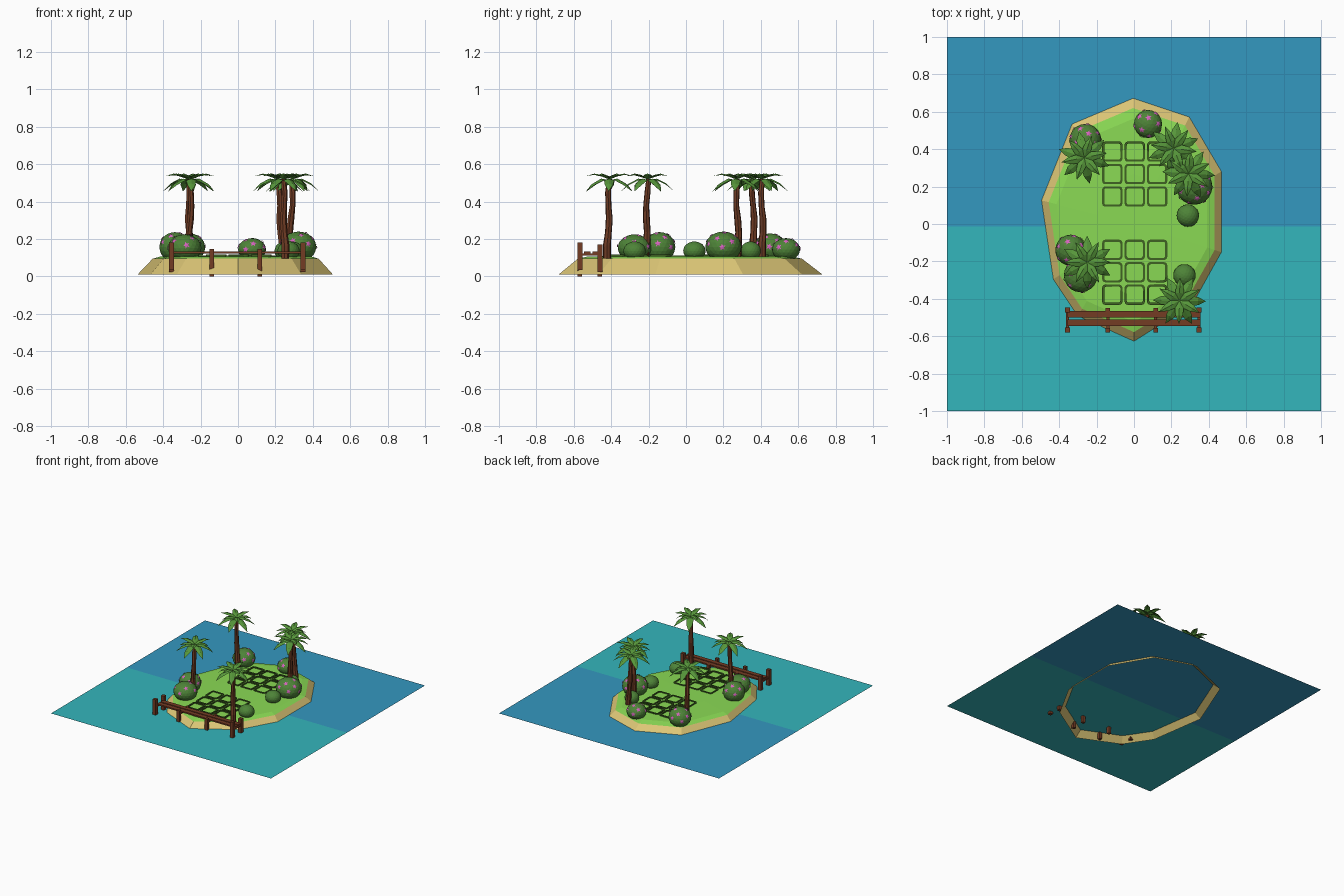
import bpy, bmesh, math, random
from mathutils import Vector, Matrix

if "Cube" in bpy.data.objects:
    bpy.data.objects.remove(bpy.data.objects["Cube"])

random.seed(4)


def mat(name, r, g, b):
    m = bpy.data.materials.new(name)
    lin = [(c / 255 / 12.92 if c < 11 else ((c / 255 + 0.055) / 1.055) ** 2.4) for c in (r, g, b)]
    m.diffuse_color = (*lin, 1)
    m.use_nodes = True
    m.node_tree.nodes["Principled BSDF"].inputs["Base Color"].default_value = m.diffuse_color
    return m


SAND = mat("sand", 220, 198, 118)
GRASS = mat("grass_green", 138, 218, 84)
DEEP = mat("deep_water_blue", 52, 152, 192)
SHALLOW = mat("shallow_water_teal", 52, 182, 188)
BARK = mat("bark_brown", 112, 60, 36)
WOOD = mat("dock_wood", 116, 60, 36)
LEAF = mat("palm_green", 86, 150, 58)
BUSH = mat("bush_green", 78, 132, 56)
PINK = mat("flower_pink", 214, 98, 190)
FRAME = mat("plot_edge_green", 62, 98, 34)


def finish(name, bm, *mats):
    me = bpy.data.meshes.new(name)
    bm.to_mesh(me)
    bm.free()
    for m in mats:
        me.materials.append(m)
    ob = bpy.data.objects.new(name, me)
    bpy.context.collection.objects.link(ob)
    return ob


def loft(bm, rings, cap_end=False, closed=False):
    """Skin a list of equal-length point loops."""
    vs = [[bm.verts.new(p) for p in ring] for ring in rings]
    n = len(vs[0])
    pairs = list(zip(vs, vs[1:])) + ([(vs[-1], vs[0])] if closed else [])
    for a, b in pairs:
        for i in range(n):
            j = (i + 1) % n
            bm.faces.new((a[i], a[j], b[j], b[i]))
    if cap_end:
        bm.faces.new(vs[-1])


def box(bm, center, size, tilt=0.0):
    m = Matrix.Translation(center) @ Matrix.Rotation(tilt, 4, 'Y') @ Matrix.Diagonal((*size, 1))
    bmesh.ops.create_cube(bm, size=1, matrix=m)


# water: two flat sheets
WATER_Z, SPLIT = 0.055, -0.013
for name, y0, y1, m in (("shallow_water", -1, SPLIT, SHALLOW), ("deep_water", SPLIT, 1, DEEP)):
    bm = bmesh.new()
    bm.faces.new([bm.verts.new((x, y, WATER_Z)) for x, y in ((-1, y0), (1, y0), (1, y1), (-1, y1))])
    finish(name, bm, m)

# island: waterline outline, counter-clockwise
OUTLINE = [(0.466, -0.15), (0.466, 0.28), (0.295, 0.57), (-0.005, 0.67), (-0.33, 0.533),
           (-0.493, 0.126), (-0.43, -0.295), (-0.30, -0.49), (0, -0.625), (0.31, -0.43)]


def ring(s, z):
    return [(x * s, y * s, z) for x, y in OUTLINE]


bm = bmesh.new()
loft(bm, [ring(1.09, 0.01), ring(0.925, 0.095)])
finish("sand_beach", bm, SAND)
bm = bmesh.new()
loft(bm, [ring(0.925, 0.095), ring(0.84, 0.107), ring(0.4, 0.111)], cap_end=True)
finish("grass_top", bm, GRASS)


# garden plots: rounded square frames
def rounded(cx, cy, half, rad, z):
    pts = []
    for k in range(4):
        q = math.pi / 2 * k
        sx, sy = (1, -1, -1, 1)[k], (1, 1, -1, -1)[k]
        for t in (0, 30, 60, 90):
            a = q + math.radians(t)
            pts.append((cx + sx * (half - rad) + rad * math.cos(a),
                        cy + sy * (half - rad) + rad * math.sin(a), z))
    return pts


for name, y0 in (("back_plots", 0.267), ("front_plots", -0.258)):
    bm = bmesh.new()
    for i in (-1, 0, 1):
        for j in (-1, 0, 1):
            cx, cy = 0.004 + 0.12 * i, y0 + 0.12 * j
            loft(bm, [rounded(cx, cy, 0.054, 0.016, 0.104), rounded(cx, cy, 0.054, 0.016, 0.117),
                      rounded(cx, cy, 0.043, 0.010, 0.117), rounded(cx, cy, 0.043, 0.010, 0.104)],
                 closed=True)
    finish(name, bm, FRAME)


# palms: bent trunk and two layers of folded leaves
def leaf(bm, origin, ang, tilt_path, width):
    """tilt_path: (distance, height) stations along the midrib."""
    d = Vector((math.cos(ang), math.sin(ang), 0))
    s = Vector((-d.y, d.x, 0))
    rows = []
    for (r, h), w in zip(tilt_path, (0.3, 1, 0.8, 0)):
        p = origin + d * r + Vector((0, 0, h))
        if w:
            off = s * w * width
            drop = Vector((0, 0, -0.35 * w * width))
            rows.append([bm.verts.new(q) for q in (p - off + drop, p, p + off + drop)])
        else:
            tip = bm.verts.new(p)
    for a, b in zip(rows, rows[1:]):
        bm.faces.new((a[0], b[0], b[1], a[1]))
        bm.faces.new((a[1], b[1], b[2], a[2]))
    a = rows[-1]
    bm.faces.new((a[0], tip, a[1]))
    bm.faces.new((a[1], tip, a[2]))


def palm(name, base, top, phase):
    bm = bmesh.new()
    rings = []
    for k in range(7):
        t = k / 6
        wob = 0.005 * math.sin(t * 9 + phase)
        cx = base[0] + (top[0] - base[0]) * t + wob
        cy = base[1] + (top[1] - base[1]) * t - wob
        r = 0.021 - 0.008 * t + (0.002 if k % 2 else 0)
        rings.append([(cx + r * math.cos(a * math.tau / 7), cy + r * math.sin(a * math.tau / 7),
                       0.095 + 0.425 * t) for a in range(7)])
    loft(bm, rings, cap_end=True)
    finish(name + "_trunk", bm, BARK)
    bm = bmesh.new()
    o = Vector((top[0], top[1], 0.515))
    for k in range(6):
        a = phase + k * math.tau / 6
        leaf(bm, o, a, ((0, 0.008), (0.04, 0.028), (0.08, 0.035), (0.125, 0.022)), 0.024)
        leaf(bm, o, a + math.tau / 12, ((0, 0), (0.05, 0.008), (0.10, -0.018), (0.142, -0.06)), 0.027)
    finish(name + "_leaves", bm, LEAF)


palm("left_back_palm", (-0.258, 0.365), (-0.266, 0.355), 0.2)
palm("right_back_palm", (0.24, 0.41), (0.212, 0.405), 0.9)
palm("right_middle_palm", (0.275, 0.28), (0.292, 0.27), 1.5)
palm("left_front_palm", (-0.262, -0.215), (-0.25, -0.205), 2.1)
palm("right_front_palm", (0.25, -0.42), (0.243, -0.41), 0.5)


# bushes: faceted domes, some with thin pink flowers
def bush(name, x, y, r, top, flowers=0):
    h = top - 0.1
    c, size = Vector((x, y, 0.1 + 0.42 * h)), Vector((r, r, 0.58 * h))
    bm = bmesh.new()
    bmesh.ops.create_icosphere(bm, subdivisions=3, radius=1,
                               matrix=Matrix.Translation(c) @ Matrix.Diagonal((*size, 1)))
    finish(name, bm, BUSH)
    if not flowers:
        return
    bm = bmesh.new()
    for k in range(flowers):
        z = 0.9 - 1.0 * k / flowers
        a = k * 2.39996 + x * 20
        q = math.sqrt(1 - z * z)
        u = Vector((q * math.cos(a), q * math.sin(a), z))
        n = Vector([u[i] / size[i] for i in range(3)]).normalized()
        p = c + Vector([u[i] * size[i] for i in range(3)]) + n * 0.003
        rot = n.to_track_quat('Z', 'Y')
        star = []
        for i in range(10):
            rad = 0.019 if i % 2 == 0 else 0.009
            t = i * math.tau / 10 + k
            star.append(bm.verts.new(p + rot @ Vector((rad * math.cos(t), rad * math.sin(t),
                                                       -0.002 if i % 2 == 0 else 0))))
        mid = bm.verts.new(p + n * 0.002)
        for i in range(10):
            bm.faces.new((mid, star[i], star[(i + 1) % 10]))
    finish(name + "_flowers", bm, PINK)


bush("left_back_bush", -0.26, 0.45, 0.085, 0.23, 12)
bush("back_bush", 0.075, 0.535, 0.075, 0.205, 10)
bush("right_back_bush", 0.322, 0.20, 0.097, 0.24, 14)
bush("left_front_bush", -0.338, -0.14, 0.083, 0.237, 12)
bush("left_near_bush", -0.285, -0.275, 0.09, 0.225, 10)
bush("right_small_bush", 0.288, 0.045, 0.06, 0.187)
bush("right_near_small_bush", 0.27, -0.275, 0.06, 0.187)
bush("right_back_small_bush", 0.25, 0.345, 0.055, 0.187)

# dock: two planks, crossbars and paired posts
bm = bmesh.new()
for y in (-0.483, -0.528):
    box(bm, (0, y, 0.128), (0.71, 0.036, 0.011))
finish("dock_planks", bm, WOOD)
bm = bmesh.new()
for x, z0, z1, w in ((-0.355, 0.035, 0.182, 0.027), (-0.14, 0.0, 0.148, 0.024),
                     (0.115, 0.0, 0.148, 0.024), (0.347, 0.035, 0.182, 0.027)):
    for y, drop in ((-0.567, 0), (-0.46, 0.012)):
        low = max(0.0, z0 - drop)
        box(bm, (x, y, (low + z1 - drop) / 2), (w, w, z1 - drop - low))
    box(bm, (x, -0.513, 0.117), (0.016, 0.107, 0.012))
finish("dock_posts", bm, WOOD)
